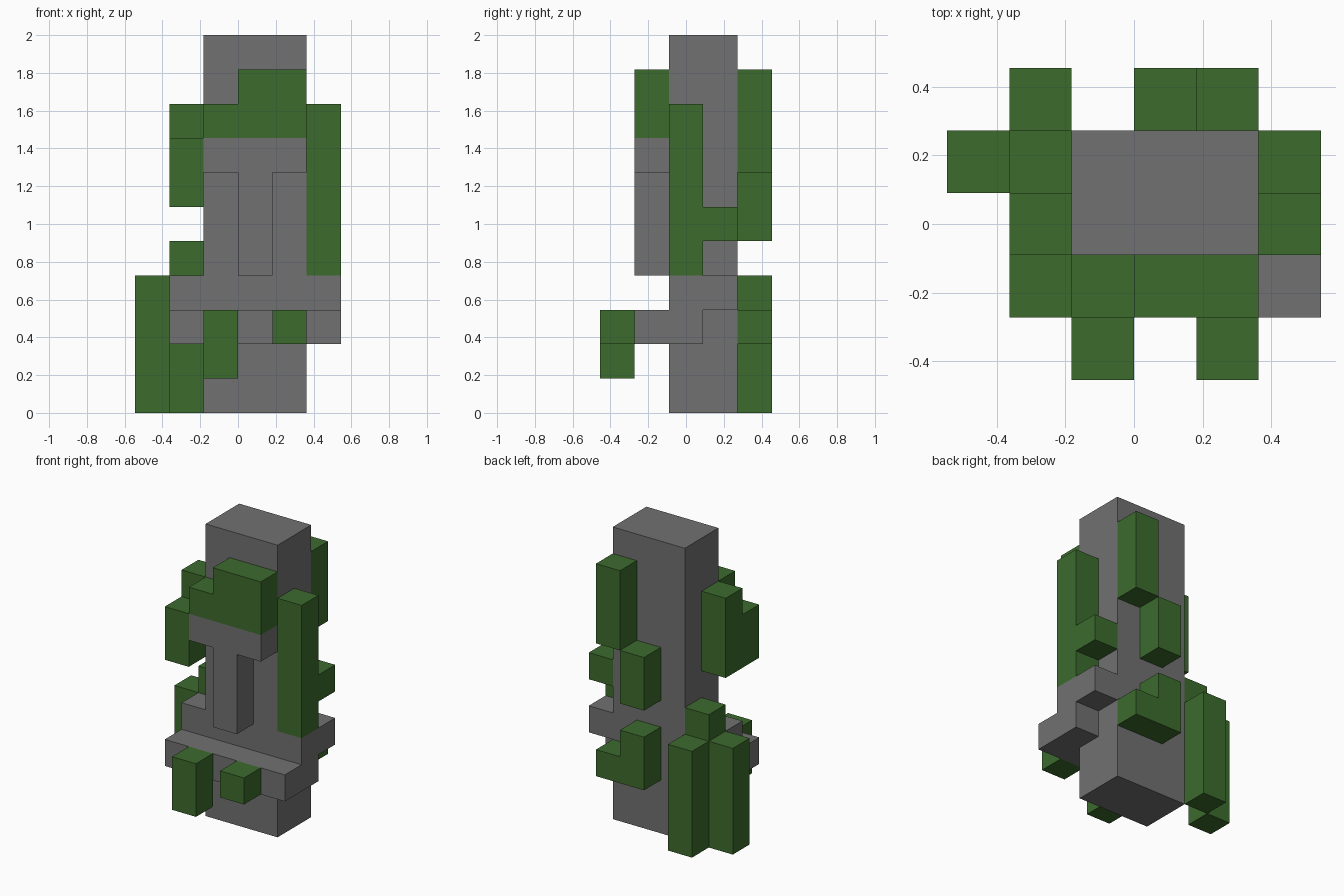
import bpy
import bmesh
from mathutils import Vector

cube = bpy.data.objects.get("Cube")
if cube:
    bpy.data.objects.remove(cube, do_unlink=True)

U = 2 / 11  # edge of one block


def material(name, colour):
    m = bpy.data.materials.new(name)
    m.use_nodes = True
    m.diffuse_color = colour
    bsdf = m.node_tree.nodes["Principled BSDF"]
    bsdf.inputs["Base Color"].default_value = colour
    bsdf.inputs["Roughness"].default_value = 0.9
    return m


stone = material("stone grey", (0.165, 0.165, 0.165, 1))
moss = material("moss green", (0.046, 0.147, 0.027, 1))


def blocks(name, mat, *boxes):
    """One object from boxes, each a low corner and a size in blocks."""
    bm = bmesh.new()
    for low, size in boxes:
        low, size = Vector(low), Vector(size)
        for v in bmesh.ops.create_cube(bm, size=1)["verts"]:
            v.co = (low + size * 0.5 + v.co * size) * U
    mesh = bpy.data.meshes.new(name)
    bm.to_mesh(mesh)
    bm.free()
    mesh.materials.append(mat)
    ob = bpy.data.objects.new(name, mesh)
    bpy.context.collection.objects.link(ob)
    return ob


# y of each layer of blocks, front to back
HANDS, FACE, FRONT, REAR, BACK = (i - 2.5 for i in range(5))

# Stone figure
blocks("body_pillar", stone, ((-1, FRONT, 0), (3, 2, 11)))
blocks("brow", stone, ((-1, FACE, 7), (3, 1, 1)))
blocks("nose", stone, ((0, FACE, 4), (1, 1, 3)))
blocks("forearms", stone, ((-2, FACE, 2), (5, 1, 1)))
for side, x in (("right", -2), ("left", 2)):
    blocks(side + "_arm", stone,
           ((x, FRONT, 3), (1, 2, 1)), ((x, FRONT, 2), (1, 1, 1)))

# Moss on the front
blocks("brow_moss", moss,
       ((-1, FACE, 8), (1, 1, 1)), ((0, FACE, 8), (2, 1, 2)))
blocks("right_hand_moss", moss, ((-1, HANDS, 1), (1, 1, 2)))
blocks("left_hand_moss", moss, ((1, HANDS, 2), (1, 1, 1)))

# Moss on the sides
blocks("left_ear_moss", moss,
       ((2, FRONT, 4), (1, 1, 5)), ((2, REAR, 5), (1, 1, 1)))
blocks("right_ear_moss", moss,
       ((-2, FRONT, 6), (1, 1, 3)), ((-2, FACE, 6), (1, 1, 2)))
blocks("right_shoulder_moss", moss, ((-2, REAR, 4), (1, 1, 1)))
blocks("right_arm_moss", moss, ((-3, REAR, 0), (1, 1, 4)))

# Moss on the back
blocks("upper_back_moss", moss,
       ((1, BACK, 7), (1, 1, 3)), ((0, BACK, 5), (1, 1, 2)))
blocks("lower_back_moss", moss,
       ((1, BACK, 2), (1, 1, 1)), ((0, BACK, 2), (1, 1, 2)))
blocks("back_corner_moss", moss, ((-2, BACK, 0), (1, 1, 4)))
